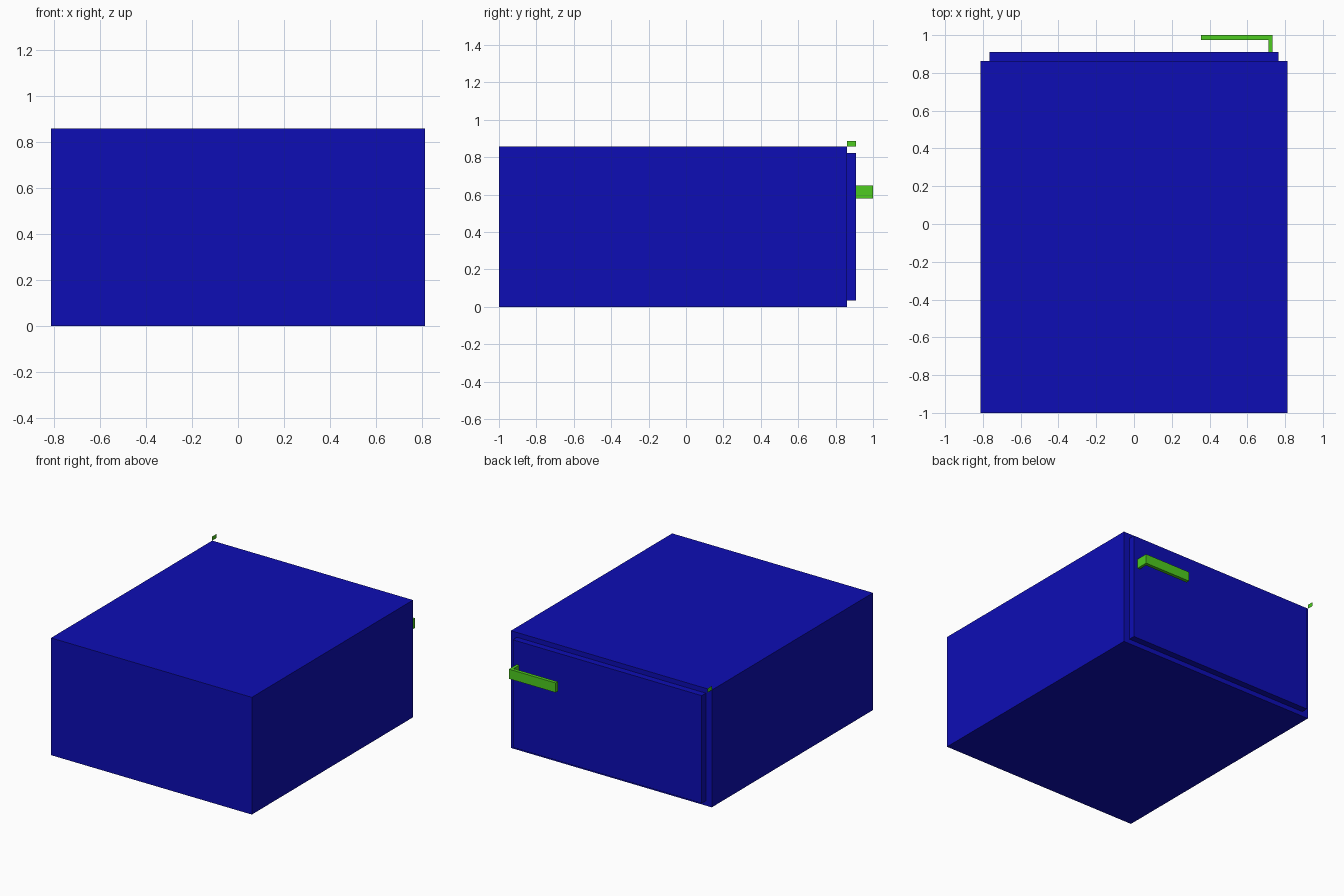
import bpy
import bmesh

default = bpy.data.objects.get("Cube")
if default:
    bpy.data.objects.remove(default, do_unlink=True)


def make_material(name, color):
    mat = bpy.data.materials.new(name)
    mat.use_nodes = True
    mat.diffuse_color = color
    mat.node_tree.nodes["Principled BSDF"].inputs["Base Color"].default_value = color
    return mat


def extruded(name, outline, direction, mat):
    """Flat polygon, swept along direction into a solid if one is given."""
    bm = bmesh.new()
    face = bm.faces.new([bm.verts.new(p) for p in outline])
    if direction:
        swept = bmesh.ops.extrude_face_region(bm, geom=[face], use_keep_orig=True)
        moved = [v for v in swept["geom"] if isinstance(v, bmesh.types.BMVert)]
        bmesh.ops.translate(bm, verts=moved, vec=direction)
        bmesh.ops.recalc_face_normals(bm, faces=bm.faces)
    mesh = bpy.data.meshes.new(name)
    bm.to_mesh(mesh)
    bm.free()
    mesh.materials.append(mat)
    obj = bpy.data.objects.new(name, mesh)
    bpy.context.collection.objects.link(obj)
    return obj


def box(name, low, high, mat):
    (x0, y0, z0), (x1, y1, z1) = low, high
    outline = [(x0, y0, z0), (x1, y0, z0), (x1, y1, z0), (x0, y1, z0)]
    return extruded(name, outline, (0, 0, z1 - z0), mat)


blue = make_material("deep blue", (0.004, 0.004, 0.46, 1))
green = make_material("bright green", (0.075, 0.6, 0.014, 1))

half_width, height = 0.812, 0.857
body_back, door_back = 0.862, 0.91

# Cabinet body and the slightly smaller door panel on its back
box("cabinet_body", (-half_width, -1, 0), (half_width, body_back, height), blue)
box("door_panel", (-0.764, body_back, 0.035), (0.764, door_back, 0.822), blue)

# L-shaped handle: one post on the door, then a bar towards the middle
post_in, post_out, bar_end = 0.712, 0.732, 0.354
bar_front, bar_back, handle_low = 0.975, 1.0, 0.58
handle_outline = [
    (post_in, door_back), (post_out, door_back), (post_out, bar_back),
    (bar_end, bar_back), (bar_end, bar_front), (post_in, bar_front),
]
extruded("door_handle", [(x, y, handle_low) for x, y in handle_outline],
         (0, 0, 0.07), green)

# Thin upright tab at the top corner
tab_top = height + 0.03
extruded("corner_tab", [
    (-half_width, body_back, height), (-half_width, body_back, tab_top),
    (-half_width, door_back, tab_top), (-half_width, door_back, height),
], None, green)
